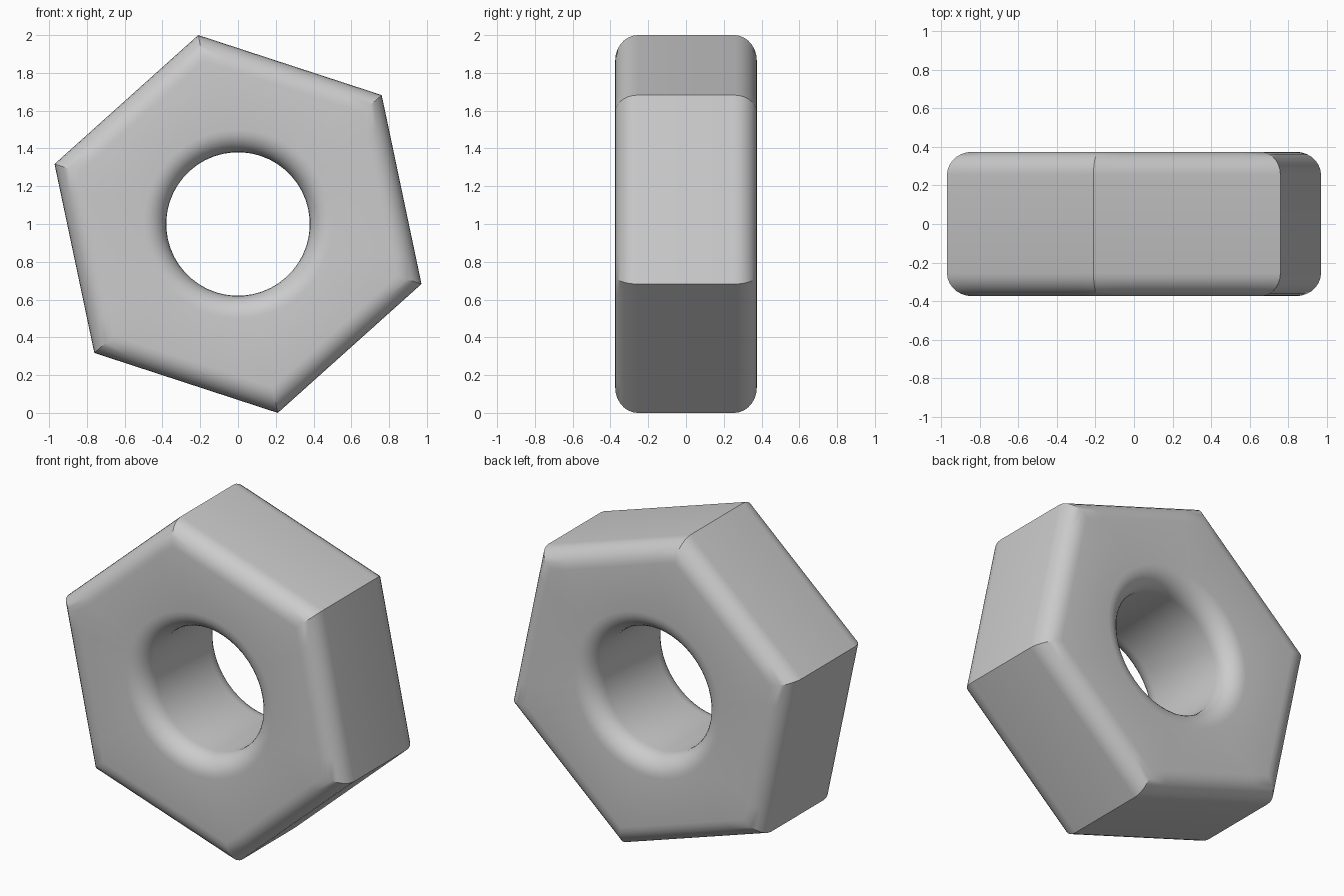
import bpy
import bmesh
from math import cos, sin, pi, radians

cube = bpy.data.objects.get("Cube")
if cube:
    bpy.data.objects.remove(cube)

SEGMENTS = 48            # points around each ring, a multiple of six
CORNER = 1.022           # hexagon corner radius
APOTHEM = CORNER * cos(pi / 6)
HOLE = 0.38
HALF = 0.375             # half thickness
ROUND = 0.12             # edge rounding
TURN = radians(41.9)     # tilt of the hexagon
STEPS = 7

steel = bpy.data.materials.new("steel grey")
steel.use_nodes = True
steel.diffuse_color = (0.6, 0.6, 0.6, 1)
steel.node_tree.nodes["Principled BSDF"].inputs["Base Color"].default_value = (0.6, 0.6, 0.6, 1)


def ring(bm, apothem, y, hexagonal):
    """One closed loop of vertices, hexagonal or round."""
    verts = []
    for i in range(SEGMENTS):
        a = 2 * pi * i / SEGMENTS
        r = apothem / cos(a % (pi / 3) - pi / 6) if hexagonal else apothem
        verts.append(bm.verts.new((r * cos(a + TURN), y, r * sin(a + TURN) + 1)))
    return verts


# Rounded cross-section: outer wall front to back, then hole back to front
bm = bmesh.new()
rings = []
quarter = [i * pi / 2 / STEPS for i in range(STEPS + 1)]
for hexagonal, size, out in ((True, APOTHEM, 1), (False, HOLE, -1)):
    for side in (-out, out):
        angles = quarter if side == -out else quarter[::-1]
        for t in angles:
            radius = size - out * ROUND * (1 - sin(t))
            y = side * (HALF - ROUND * (1 - cos(t)))
            rings.append(ring(bm, radius, y, hexagonal))

# Skin neighbouring rings, closing the section on itself
for k, a in enumerate(rings):
    b = rings[(k + 1) % len(rings)]
    for i in range(SEGMENTS):
        j = (i + 1) % SEGMENTS
        bm.faces.new((a[i], a[j], b[j], b[i]))
bmesh.ops.recalc_face_normals(bm, faces=bm.faces)

mesh = bpy.data.meshes.new("hex_nut")
bm.to_mesh(mesh)
bm.free()
mesh.materials.append(steel)
nut = bpy.data.objects.new("hex_nut", mesh)
bpy.context.collection.objects.link(nut)

# Smooth rounding, crisp hexagon corners
bpy.ops.object.select_all(action="DESELECT")
nut.select_set(True)
bpy.context.view_layer.objects.active = nut
bpy.ops.object.shade_smooth_by_angle(angle=radians(30))
